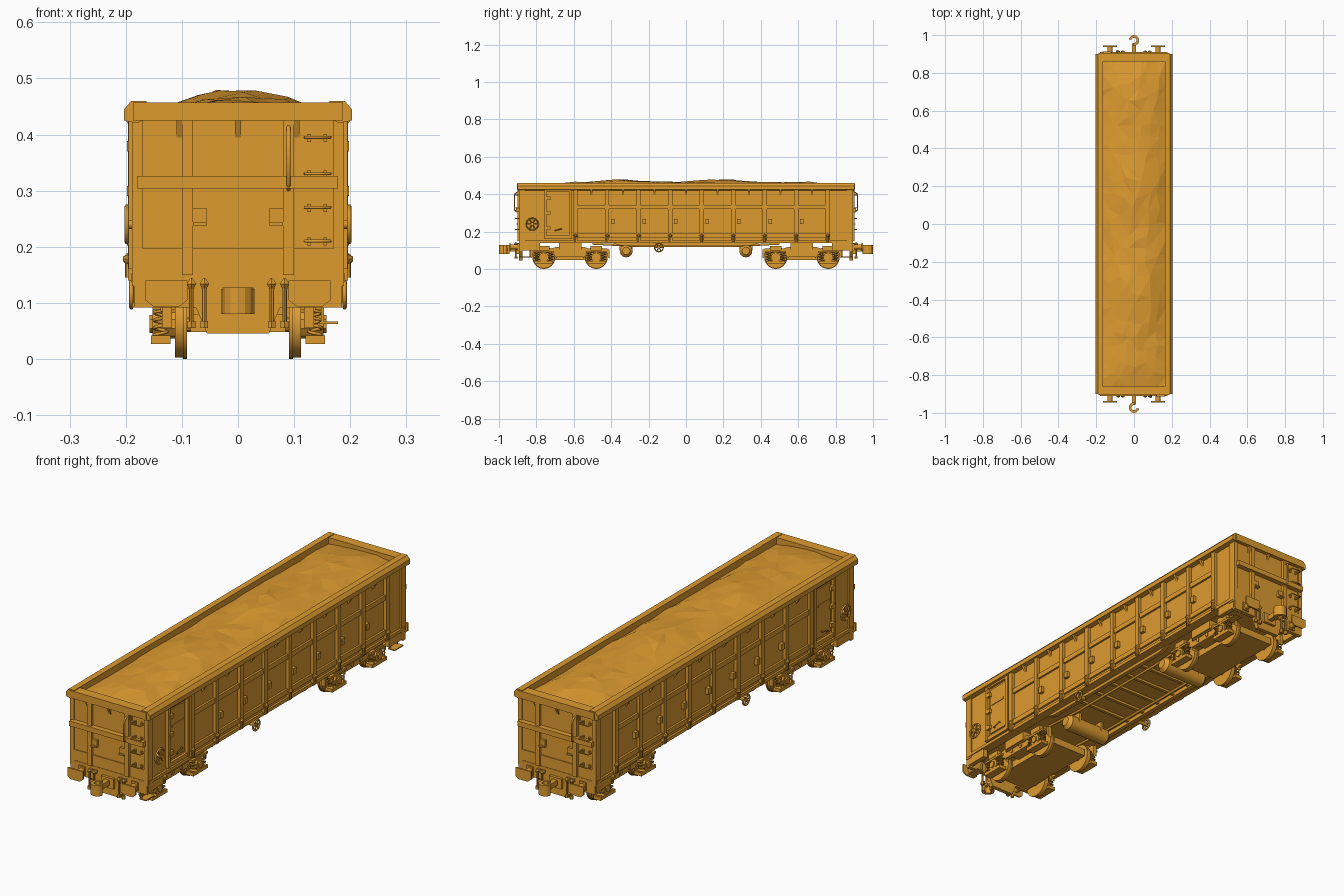
import bpy, bmesh, random
from math import sin, cos, pi, exp, radians
from mathutils import Vector, Matrix

if "Cube" in bpy.data.objects:
    bpy.data.objects.remove(bpy.data.objects["Cube"])

random.seed(4)
mat = bpy.data.materials.new("wagon_paint")
mat.diffuse_color = (0.73, 0.33, 0.03, 1)
mat.use_nodes = True
mat.node_tree.nodes["Principled BSDF"].inputs["Base Color"].default_value = mat.diffuse_color
SYM = {'': [(1, 1)], 'x': [(1, 1), (-1, 1)], 'y': [(1, 1), (1, -1)], 'rot': [(1, 1), (-1, -1)],
       'xy': [(1, 1), (-1, 1), (1, -1), (-1, -1)]}


def box(bm, x0, x1, y0, y1, z0, z1):
    m = Matrix.Translation(((x0 + x1) / 2, (y0 + y1) / 2, (z0 + z1) / 2)) @ Matrix.Diagonal((x1 - x0, y1 - y0, z1 - z0, 1))
    bmesh.ops.create_cube(bm, size=1, matrix=m)


def cyl(bm, a, b, r, seg=12, r2=None):
    a, b = Vector(a), Vector(b)
    m = Matrix.Translation((a + b) / 2) @ (b - a).to_track_quat('Z', 'Y').to_matrix().to_4x4()
    bmesh.ops.create_cone(bm, cap_ends=True, segments=seg, radius1=r, radius2=r if r2 is None else r2,
                          depth=(b - a).length, matrix=m)


def prism(bm, pts, axis, lo, hi):
    def at(p, t):
        return {'x': (t, p[0], p[1]), 'y': (p[0], t, p[1]), 'z': (p[0], p[1], t)}[axis]
    a = [bm.verts.new(at(p, lo)) for p in pts]
    b = [bm.verts.new(at(p, hi)) for p in pts]
    bm.faces.new(a)
    bm.faces.new(b[::-1])
    for i in range(len(pts)):
        j = (i + 1) % len(pts)
        bm.faces.new((a[i], b[i], b[j], a[j]))


def link(name, data, smooth=False):
    ob = bpy.data.objects.new(name, data)
    bpy.context.collection.objects.link(ob)
    data.materials.append(mat)
    if smooth:
        bpy.ops.object.select_all(action='DESELECT')
        ob.select_set(True)
        bpy.context.view_layer.objects.active = ob
        bpy.ops.object.shade_smooth_by_angle(angle=radians(35))
    return ob


def finish(bm, name, sym='', smooth=False, recalc=True):
    base = bm.verts[:] + bm.edges[:] + bm.faces[:]
    for sx, sy in SYM[sym][1:]:
        new = bmesh.ops.duplicate(bm, geom=base)['geom']
        for v in new:
            if isinstance(v, bmesh.types.BMVert):
                v.co.x *= sx
                v.co.y *= sy
    if recalc:
        bmesh.ops.recalc_face_normals(bm, faces=bm.faces[:])
    me = bpy.data.meshes.new(name)
    bm.to_mesh(me)
    bm.free()
    return link(name, me, smooth)


def boxes(name, sym, *bs):
    bm = bmesh.new()
    for b in bs:
        box(bm, *b)
    return finish(bm, name, sym)


def pipe(name, paths, r, sym='', cyclic=False):
    cu = bpy.data.curves.new(name, 'CURVE')
    cu.dimensions, cu.bevel_depth, cu.bevel_resolution, cu.use_fill_caps = '3D', r, 1, True
    for pts in paths:
        for sx, sy in SYM[sym]:
            sp = cu.splines.new('POLY')
            sp.points.add(len(pts) - 1)
            for q, p in zip(sp.points, pts):
                q.co = (p[0] * sx, p[1] * sy, p[2], 1)
            sp.use_cyclic_u = cyclic
    return link(name, cu)


def circle_x(x, y, z, r, n=16):
    return [(x, y + r * cos(2 * pi * i / n), z + r * sin(2 * pi * i / n)) for i in range(n)]


# Body shell and top rim
boxes("side_wall", 'x', (.165, .182, -.885, .885, .14, .44))
boxes("end_wall", 'y', (-.182, .182, .868, .887, .14, .44))
boxes("floor", '', (-.182, .182, -.887, .887, .142, .158))
bm = bmesh.new()
prism(bm, [(.163, .46), (.19, .46), (.203, .445), (.203, .425), (.18, .42), (.163, .43)], 'y', -.9, .9)
finish(bm, "side_rim", 'x')
boxes("end_rim", 'y', (-.187, .187, .86, .904, .425, .457))
boxes("corner_post", 'xy', (.17, .189, .86, .893, .13, .43))

# Load of loose material
bm = bmesh.new()
bmesh.ops.create_grid(bm, x_segments=7, y_segments=24, size=1)
for v in bm.verts:
    u, w = v.co.x, v.co.y
    if abs(u) < .99:
        u += random.uniform(-.1, .1)
    if abs(w) < .99:
        w += random.uniform(-.03, .03)
    y = w * .88
    hump = .018 * exp(-((y + .35) / .2) ** 2) + .02 * exp(-((y - .2) / .2) ** 2) + .006 * exp(-((y - .6) / .15) ** 2)
    edge = (1 - u * u) * min(1, (1 - abs(w)) * 5 + .3)
    v.co = (u * .17, y, min(.481, .43 + (.03 + hump) * edge + random.uniform(-.005, .003)))
bmesh.ops.triangulate(bm, faces=bm.faces[:])
finish(bm, "load_heap", recalc=False)

# Side ribs, rails, sill, and fittings repeated along the wall
ribs = [-.59 + .1685 * i for i in range(9)]
boxes("side_rib", 'x', *[(.18, .196, y - .011, y + .011, .14, .43) for y in ribs])
boxes("side_rail", 'x', *[(.18, .191, y + .01, y + .158, z, z + .022) for y in ribs[:-1] for z in (.32, .168)])
boxes("side_sill", 'x', (.15, .191, -.885, .885, .138, .152))
boxes("wall_clamp", 'x', *[(.18, .196, y + .02, y + .04, .24, .268) for y in ribs[1:-1]])
bm = bmesh.new()
for y in ribs:
    cyl(bm, (.194, y, .178), (.205, y, .178), .013, 8, .004)
    cyl(bm, (.195, y, .145), (.195, y, .185), .006, 8)
finish(bm, "rib_latch", 'x')
bm = bmesh.new()
for y in ribs[:-1]:
    prism(bm, [(.18, .425), (.2, .425), (.18, .392)], 'y', y + .078, y + .09)
finish(bm, "rim_gusset", 'x')

# Side door
boxes("door_frame", 'x', (.18, .195, -.76, -.745, .16, .43), (.18, .195, -.625, -.61, .16, .43),
      (.18, .193, -.75, -.62, .415, .43), (.18, .193, -.75, -.62, .16, .178))
boxes("door_panel", 'x', (.18, .187, -.735, -.635, .19, .405), (.185, .19, -.725, -.645, .325, .335))
boxes("door_hinge", 'x', *[(.186, .198, -.75, -.725, z, z + .018) for z in (.21, .29, .37)])
pipe("door_handle", [[(.188, -.7, .205), (.196, -.7, .205), (.196, -.665, .215), (.188, -.665, .215)]], .003, 'x')

# Hand brake wheel on the wall and small valve wheel under the sill
for name, y, z, r, x in (("brake_wheel", -.822, .24, .032, .198), ("valve_wheel", -.145, .115, .023, .19)):
    pipe(name + "_ring", [circle_x(x, y, z, r)], .004, 'x', True)
    bm = bmesh.new()
    cyl(bm, (x - .035, y, z), (x + .004, y, z), .008)
    for k in range(3):
        d = Vector((0, cos(k * pi / 3), sin(k * pi / 3))) * r
        c = Vector((x, y, z))
        cyl(bm, c - d, c + d, .003, 6)
    finish(bm, name + "_spokes", 'x')

# End wall framing, ladder and grab rails
boxes("end_post", 'xy', (.08, .1, .885, .9, .15, .43))
boxes("end_beam", 'y', (-.18, .178, .885, .91, .304, .326))
boxes("end_sill", 'y', (-.185, .185, .885, .891, .15, .197))
boxes("end_clamp", 'xy', (.055, .08, .885, .905, .238, .244), (.055, .08, .885, .897, .244, .268))
bm = bmesh.new()
for x in (-.105, 0, .105):
    prism(bm, [(.885, .43), (.903, .43), (.885, .39)], 'x', x - .005, x + .005)
finish(bm, "end_gusset", 'y')
rungs = [.21, .27, .33, .395]
boxes("ladder_foot", 'rot', *[(x, x + .007, -.893, -.886, z - .008, z + .006) for z in rungs for x in (.123, .152)])
pipe("ladder_rung", [[(.12, -.887, z), (.12, -.912, z), (.164, -.912, z), (.164, -.887, z)] for z in rungs], .003, 'rot')
pipe("end_grab_rail", [[(.09, -.895, .3), (.09, -.917, .315), (.09, -.917, .4), (.09, -.895, .415)]], .004, 'rot')

# Headstock, buffers, couplers, hoses, steps
bm = bmesh.new()
prism(bm, [(-.185, .15), (.185, .15), (.185, .092), (.075, .092), (.055, .045), (-.055, .045), (-.075, .092), (-.185, .092)], 'y', .875, .893)
finish(bm, "headstock", 'y')
boxes("headstock_side", 'xy', (.165, .186, .78, .885, .1, .15))
bm = bmesh.new()
prism(bm, [(.09, .14), (.165, .14), (.165, .105), (.15, .093), (.105, .093), (.09, .105)], 'y', .938, .945)
box(bm, .112, .143, .89, .9, .1, .137)
cyl(bm, (.127, .89, .118), (.127, .94, .118), .013, 12)
finish(bm, "buffer", 'xy', True)
bm = bmesh.new()
box(bm, -.011, .011, .885, .955, .093, .115)
box(bm, -.03, .03, .89, .905, .08, .125)
arc = [radians(-100 + 27 * i) for i in range(11)]
prism(bm, [(.028 * cos(a), .972 + .028 * sin(a)) for a in arc] + [(.014 * cos(a), .972 + .014 * sin(a)) for a in arc[::-1]], 'z', .08, .127)
bmesh.ops.scale(bm, vec=(1, 1, 1), verts=bm.verts)
finish(bm, "coupler", 'rot')
bm = bmesh.new()
for x in (.06, .083):
    cyl(bm, (x, .91, .055), (x, .91, .13), .004, 8)
    cyl(bm, (x, .91, .125), (x, .91, .134), .004, 6, .01)
    cyl(bm, (x, .91, .134), (x, .91, .144), .01, 6, .002)
    cyl(bm, (x, .91, .055), (x, .91, .068), .008, 6)
    box(bm, x - .005, x + .005, .89, .91, .125, .138)
finish(bm, "brake_hose", 'xy')
boxes("corner_step", 'y', (.145, .178, .83, .89, .062, .067), (.148, .153, .83, .838, .065, .1), (.148, .153, .88, .888, .065, .1))

# Underframe
bm = bmesh.new()
prism(bm, [(-.42, .145), (.42, .145), (.35, .125), (-.35, .125)], 'x', .135, .155)
finish(bm, "sole_beam", 'x')
boxes("cross_member", '', *[(-.15, .15, y - .007, y + .007, .132, .145) for y in (-.2, -.1, 0, .1, .2)])
boxes("bogie_bolster", 'y', (-.15, .15, .56, .68, .1, .145))
pipe("brake_pipe", [[(.1, -.5, .135), (.1, -.25, .122), (.1, .25, .122), (.1, .5, .135)]], .006, 'x')
bm = bmesh.new()
cyl(bm, (-.1, .32, .097), (.1, .32, .097), .035, 14)
for s in (-1, 1):
    cyl(bm, (s * .1, .32, .097), (s * .115, .32, .097), .035, 14, .02)
    box(bm, s * .06 - .006, s * .06 + .006, .285, .355, .1, .145)
finish(bm, "air_tank", 'y', True)

# Bogies: wheels, side frames, axle boxes and springs
wheels, frame, axle, springs = bmesh.new(), bmesh.new(), bmesh.new(), []
half = [(0, .118), (.075, .118), (.1, .11), (.2, .11), (.2, .085), (.1, .085), (.07, .068), (0, .068)]
prof = [(.62 + a, z) for a, z in half] + [(.62 - a, z) for a, z in half[-2:0:-1]]
prism(frame, prof, 'x', .12, .138)
box(frame, .136, .143, .555, .685, .095, .103)
for y in (.59, .65):
    cyl(frame, (.136, y, .085), (.142, y, .085), .009, 10)
for yb in (.48, .76):
    cyl(wheels, (.098, yb, .061), (.112, yb, .061), .058, 24)
    cyl(wheels, (.091, yb, .061), (.098, yb, .061), .061, 24)
    cyl(wheels, (0, yb, .061), (.118, yb, .061), .013, 10)
    cyl(axle, (.11, yb, .062), (.152, yb, .062), .026, 10)
    cyl(axle, (.152, yb, .062), (.158, yb, .062), .016, 6)
    box(axle, .12, .155, yb - .05, yb + .05, .027, .042)
    box(axle, .12, .152, yb - .055, yb + .055, .088, .097)
    box(frame, .118, .15, yb - .03, yb + .03, .1, .122)
    for s in (-1, 1):
        springs.append([(.138 + .012 * cos(i * pi / 4), yb + s * .037 + .012 * sin(i * pi / 4), .042 + .047 * i / 28) for i in range(29)])
        prism(frame, [(yb + s * .058, .105), (yb + s * .07, .105), (yb + s * .07, .055), (yb + s * .058, .07)], 'x', .118, .135)
finish(wheels, "wheelset", 'xy', True)
finish(frame, "bogie_side_frame", 'xy')
finish(axle, "axle_box", 'xy')
pipe("axle_spring", springs, .003, 'xy')
boxes("bogie_plate", 'y', (-.085, .085, .43, .81, .048, .08), (-.13, .13, .575, .665, .07, .11))
